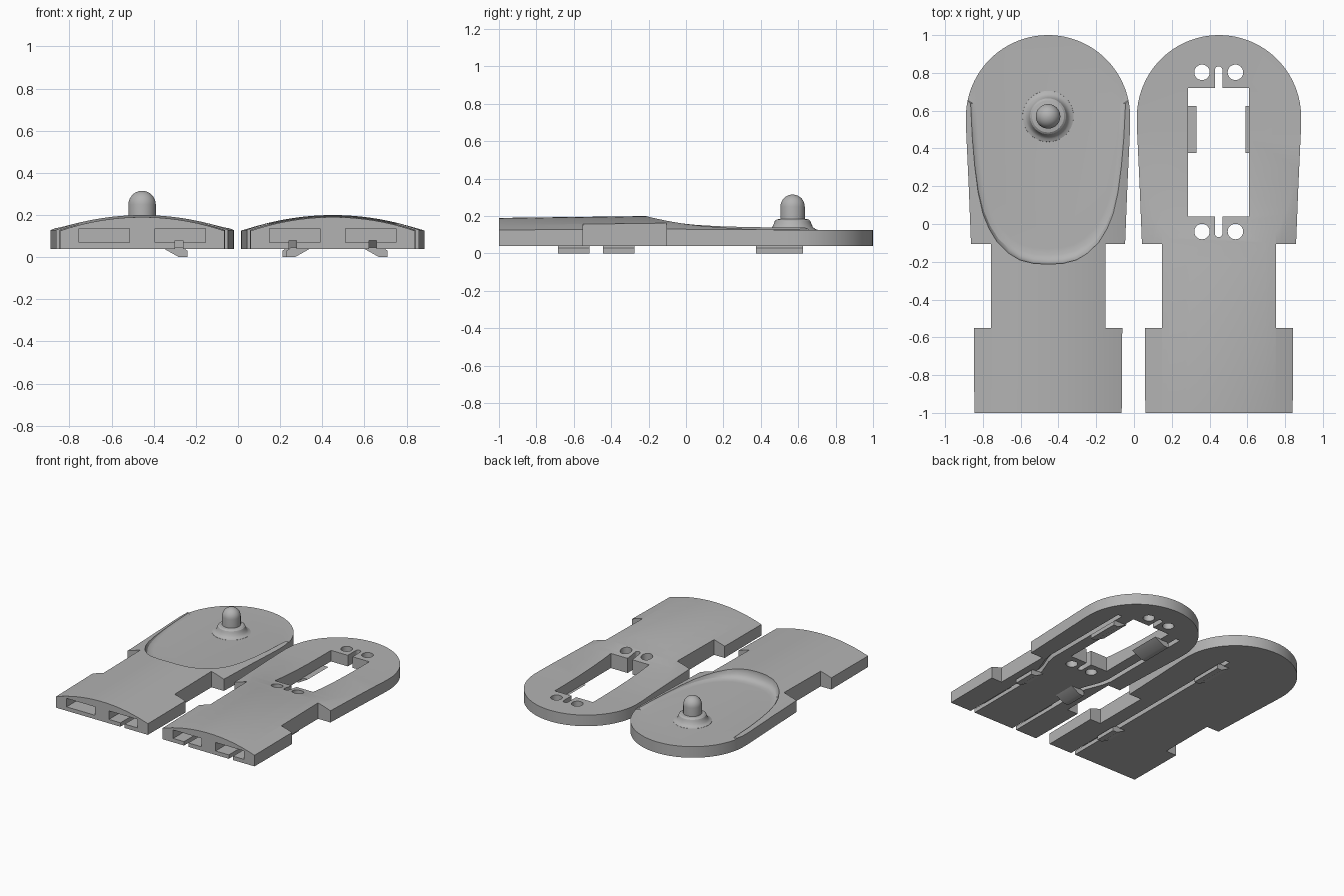
import bpy, bmesh, math

if "Cube" in bpy.data.objects:
    bpy.data.objects.remove(bpy.data.objects["Cube"])

grey = bpy.data.materials.new("plain grey")
grey.diffuse_color = (0.45, 0.45, 0.45, 1)
grey.use_nodes = True
grey.node_tree.nodes["Principled BSDF"].inputs["Base Color"].default_value = grey.diffuse_color


def loft(name, rings, closed=True):
    """Skin equal-length rings of 3D points and cap both ends."""
    bm = bmesh.new()
    vs = [[bm.verts.new(p) for p in r] for r in rings]
    n = len(rings[0])
    for a, b in zip(vs, vs[1:]):
        for i in range(n):
            bm.faces.new((a[i], a[(i + 1) % n], b[(i + 1) % n], b[i]))
    bm.faces.new(vs[0])
    bm.faces.new(vs[-1])
    bmesh.ops.recalc_face_normals(bm, faces=bm.faces)
    me = bpy.data.meshes.new(name)
    bm.to_mesh(me)
    bm.free()
    me.materials.append(grey)
    ob = bpy.data.objects.new(name, me)
    bpy.context.collection.objects.link(ob)
    return ob


def slab(name, pts, lo, hi):
    return loft(name, [[(x, y, z) for x, y in pts] for z in (lo, hi)])


def bar_y(name, pts, lo, hi):
    return loft(name, [[(x, y, z) for x, z in pts] for y in (lo, hi)])


def bar_x(name, pts, lo, hi):
    return loft(name, [[(x, y, z) for y, z in pts] for x in (lo, hi)])


def box(x0, x1, y0, y1, z0, z1):
    return slab("cutter", [(x0, y0), (x1, y0), (x1, y1), (x0, y1)], z0, z1)


def circle(cx, cy, r, n=32):
    return [(cx + r * math.cos(math.tau * i / n), cy + r * math.sin(math.tau * i / n)) for i in range(n)]


def boolean(ob, tool, op="DIFFERENCE"):
    m = ob.modifiers.new("cut", "BOOLEAN")
    m.operation, m.object, m.solver = op, tool, "EXACT"
    bpy.context.view_layer.objects.active = ob
    bpy.ops.object.modifier_apply(modifier=m.name)
    bpy.data.objects.remove(tool)


def mirrored(half):
    return half + [(-x, y) for x, y in reversed(half) if abs(x) > 1e-6]


def plate(name, cx):
    """Outline extruded, trimmed by a slightly rising arched top."""
    half = [(0.39, -1), (0.393, -0.55), (0.303, -0.55), (0.303, -0.105), (0.408, -0.105), (0.42, 0.2), (0.434, 0.5)]
    half += [(0.435 * math.cos(a), 0.565 + 0.435 * math.sin(a)) for a in [math.pi / 2 * i / 24 for i in range(25)]]
    ob = slab(name, [(x + cx, y) for x, y in mirrored(half)], 0.04, 0.3)
    R = 1.2
    arc = [(cx + x, 0.2 - R + math.sqrt(R * R - x * x)) for x in [-0.5 + i / 40 for i in range(41)]]
    arch = bar_y("cutter", [(cx - 0.5, -0.1)] + arc + [(cx + 0.5, -0.1)], -1.2, 1.2)
    for v in arch.data.vertices:
        if v.co.z > 0:
            v.co.z += 0.0125 * (v.co.y + 0.2)
    boolean(ob, arch, "INTERSECT")
    return ob


def groove(ob, path, w=0.018):
    """Narrow open channel on the underside."""
    pts = [(x - w, y) for x, y in path] + [(x + w, y) for x, y in reversed(path)]
    boolean(ob, slab("cutter", pts, 0, 0.08), "DIFFERENCE")


def hook(name, x, y, d, length=0.17):
    """Small clip below a groove, sloping to one side."""
    pts = [(x - d * 0.08, 0.045), (x, 0), (x + d * 0.04, 0), (x + d * 0.04, 0.03), (x + d * 0.02, 0.045)]
    bar_y(name, pts, y - length / 2, y + length / 2)


# left plate with a dished recess
LX, RX = -0.455, 0.45
left = plate("left_plate", LX)
ctrl = [(0.08, -0.208), (0.15, -0.19), (0.21, -0.155), (0.27, -0.1), (0.315, -0.03), (0.35, 0.05),
        (0.378, 0.16), (0.398, 0.3), (0.412, 0.45), (0.422, 0.64), (0.6, 0.75), (0.6, 1.3)]
half = [(0, -0.213)] + ctrl
dish = [(LX + s * x, 0.6 + s * (y - 0.6), z) for s, z in
        ((0.9, 0.125), (0.94, 0.127), (0.97, 0.136), (0.99, 0.155), (1.0, 0.185), (1.0, 0.4))
        for x, y in mirrored(half)]
n = len(mirrored(half))
boolean(left, loft("cutter", [dish[i:i + n] for i in range(0, len(dish), n)]))

# right plate with a swept scoop
right = plate("right_plate", RX)
scoop = [(-0.215, 0.2), (-0.17, 0.189), (-0.1, 0.174), (0, 0.157), (0.08, 0.148), (0.16, 0.141),
         (0.3, 0.132), (0.45, 0.127), (0.6, 0.125), (1.3, 0.125), (1.3, 0.4), (-0.215, 0.4)]
boolean(right, bar_x("cutter", scoop, RX - 0.6, RX + 0.6))

# window, screw holes and keyhole slots
boolean(right, box(0.285, 0.61, 0.04, 0.72, 0, 0.4))
for y, y0, y1 in ((0.803, 0.71, 0.815), (-0.04, -0.05, 0.05)):
    for x in (0.36, 0.537):
        boolean(right, slab("cutter", circle(x, y, 0.041), 0, 0.4))
    boolean(right, box(0.428, 0.468, y0, y1, 0, 0.4))
    boolean(right, slab("cutter", circle(0.448, y1 if y > 0 else y0, 0.02, 24), 0, 0.4))

# front pockets and underside grooves
for ob, cx in ((left, LX), (right, RX)):
    for s in (-1, 1):
        a, b = sorted((cx + s * 0.06, cx + s * 0.3))
        boolean(ob, box(a, b, -1.1, -0.6, 0.07, 0.135))
groove(left, [(-0.28, -1.1), (-0.28, 0.69)])
for s in (-1, 1):
    groove(right, [(RX + s * x, y) for x, y in
                   ((0.19, -1.1), (0.19, -0.3), (0.2, -0.25), (0.25, -0.12), (0.265, -0.05), (0.265, 0.7))])

# clips
hook("left_clip_front", -0.28, -0.6, 1)
hook("left_clip_back", -0.28, 0.5, 1, 0.25)
hook("right_clip_inner", 0.27, -0.36, -1)
hook("right_clip_outer", 0.67, -0.36, 1)
hook("right_clip_back_inner", 0.25, 0.5, -1, 0.25)
hook("right_clip_back_outer", 0.67, 0.5, 1, 0.25)

# domed pin on a flared collar
prof = [(0.14, 0.11), (0.135, 0.126), (0.12, 0.131), (0.108, 0.142), (0.1, 0.16), (0.095, 0.174), (0.085, 0.182), (0.065, 0.185), (0.065, 0.25)]
prof += [(0.065 * math.cos(a), 0.25 + 0.065 * math.sin(a)) for a in [math.pi / 2 * i / 8.2 for i in range(1, 9)]]
loft("pin", [[(x, y, z) for x, y in circle(LX, 0.57, r, 40)] for r, z in prof])

bpy.ops.object.select_all(action="SELECT")
bpy.context.view_layer.objects.active = left
bpy.ops.object.shade_smooth_by_angle(angle=math.radians(30))
